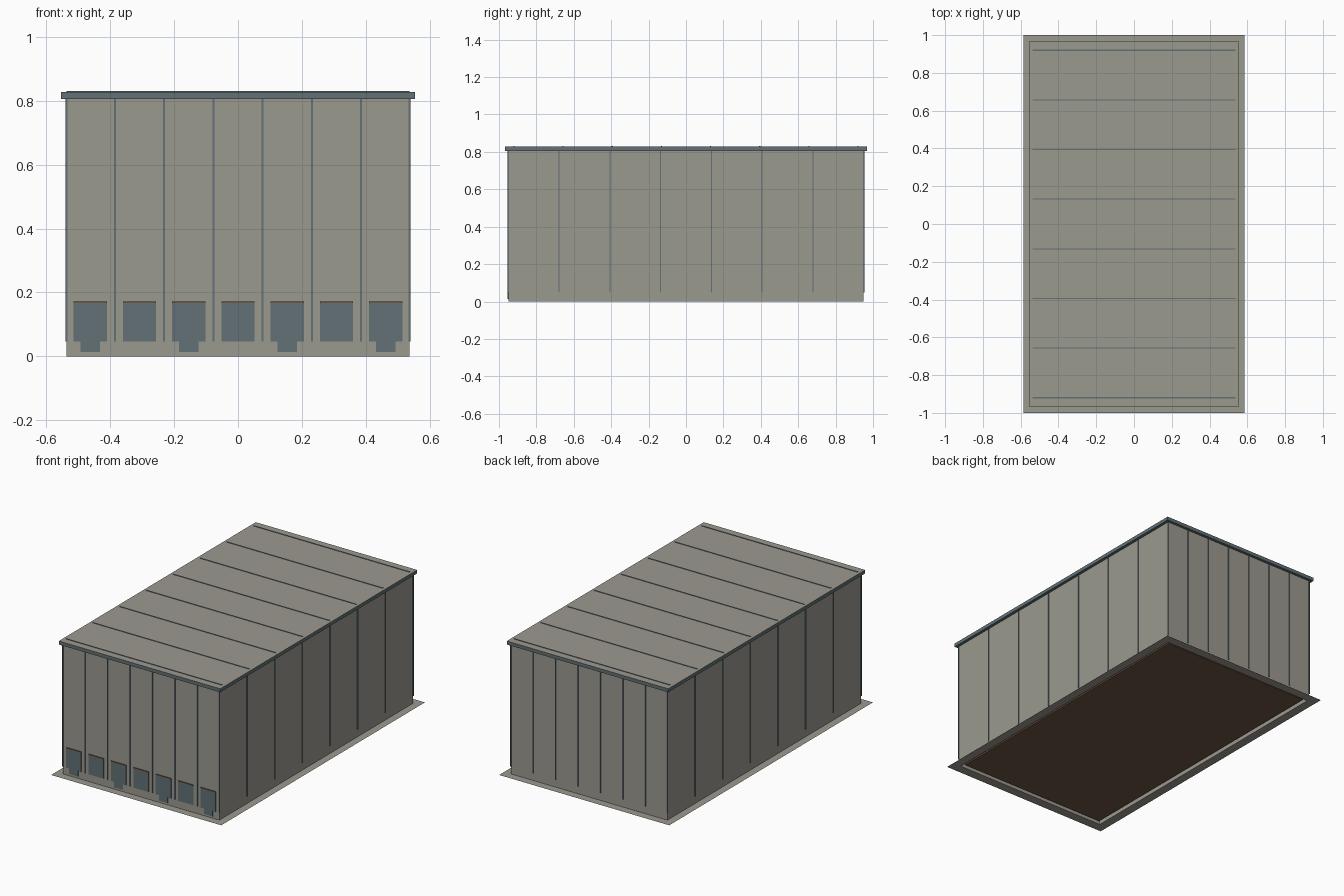
import bpy
import bmesh

cube = bpy.data.objects.get("Cube")
if cube:
    bpy.data.objects.remove(cube, do_unlink=True)


def material(name, colour):
    m = bpy.data.materials.new(name)
    m.use_nodes = True
    m.diffuse_color = (*colour, 1)
    m.node_tree.nodes["Principled BSDF"].inputs["Base Color"].default_value = (*colour, 1)
    return m


GREY = material("warm grey", (0.33, 0.32, 0.275))
SLATE = material("slate blue", (0.122, 0.165, 0.178))
BROWN = material("brown", (0.156, 0.089, 0.054))


def make(name, bm, *mats):
    mesh = bpy.data.meshes.new(name)
    bm.to_mesh(mesh)
    bm.free()
    for m in mats:
        mesh.materials.append(m)
    obj = bpy.data.objects.new(name, mesh)
    bpy.context.collection.objects.link(obj)
    return obj


def add_box(bm, x0, x1, y0, y1, z0, z1):
    verts = bmesh.ops.create_cube(bm, size=1)["verts"]
    for v in verts:
        v.co.x = x1 if v.co.x > 0 else x0
        v.co.y = y1 if v.co.y > 0 else y0
        v.co.z = z1 if v.co.z > 0 else z0


def box(name, mat, *bounds):
    bm = bmesh.new()
    add_box(bm, *bounds)
    return make(name, bm, mat)


HX, HY = 0.537, 0.95      # half size of the building
EAVE, ROOF = 0.806, 0.828
BASE = 0.047              # foot of the posts and doors
OUT = 0.004               # how far posts stand off the walls
BAYS = 7

# Hollow walls, open at the bottom
t = 0.008
for s, side in ((-1, "right"), (1, "left")):
    xs = sorted((s * HX, s * (HX - t)))
    box(side + "_wall", GREY, *xs, -HY, HY, 0, EAVE)
for s, side in ((-1, "front"), (1, "back")):
    ys = sorted((s * HY, s * (HY - t)))
    box(side + "_wall", GREY, t - HX, HX - t, *ys, 0, EAVE)

# Flat apron around the building
bm = bmesh.new()
outer = [bm.verts.new((x, y, 0)) for x, y in ((-.585, -1), (.585, -1), (.585, 1), (-.585, 1))]
inner = [bm.verts.new((x, y, 0)) for x, y in ((-HX, -HY), (HX, -HY), (HX, HY), (-HX, HY))]
for i in range(4):
    j = (i + 1) % 4
    bm.faces.new((outer[i], outer[j], inner[j], inner[i]))
make("apron", bm, GREY)

# Floor slab inside the walls
box("floor_slab", BROWN, -0.51, 0.51, -0.925, 0.925, 0.008, 0.04)

# Roof with a grey top and slate edge trim
roof = box("roof", GREY, -0.555, 0.555, -0.967, 0.967, EAVE, ROOF)
roof.data.materials.append(SLATE)
for p in roof.data.polygons:
    p.material_index = 0 if p.normal.z > 0.5 else 1

# Seams across the roof
bm = bmesh.new()
for i in range(8):
    y = -0.92 + i * 1.84 / 7
    add_box(bm, -HX, HX, y - 0.003, y + 0.003, ROOF - 0.002, ROOF + 0.003)
make("roof_seams", bm, SLATE)

# Posts between the bays on every wall
bm = bmesh.new()
w = 0.003
for s in (-1, 1):
    for i in range(1, BAYS):
        x = -0.54 + i * 1.08 / BAYS
        y = -HY + i * 2 * HY / BAYS
        add_box(bm, x - w, x + w, *sorted((s * HY, s * (HY + OUT))), BASE, EAVE)
        add_box(bm, *sorted((s * HX, s * (HX + OUT))), y - w, y + w, BASE, EAVE)
    for q in (-1, 1):
        add_box(bm, *sorted((s * (HX - w), s * (HX + OUT))),
                *sorted((q * (HY - w), q * (HY + OUT))), BASE, EAVE)
make("wall_posts", bm, SLATE)

# Loading doors, with a dock plate under every second one
doors, hoods, docks = bmesh.new(), bmesh.new(), bmesh.new()
for i in range(BAYS):
    x = (i - 3) * 0.1543
    add_box(doors, x - 0.052, x + 0.052, -HY - OUT, -HY, BASE, 0.167)
    add_box(hoods, x - 0.052, x + 0.052, -HY - OUT - 0.001, -HY, 0.167, 0.172)
    if i % 2 == 0:
        add_box(docks, x - 0.03, x + 0.03, -HY - OUT, -HY, 0.013, BASE)
make("loading_doors", doors, SLATE)
make("door_hoods", hoods, BROWN)
make("dock_plates", docks, SLATE)
